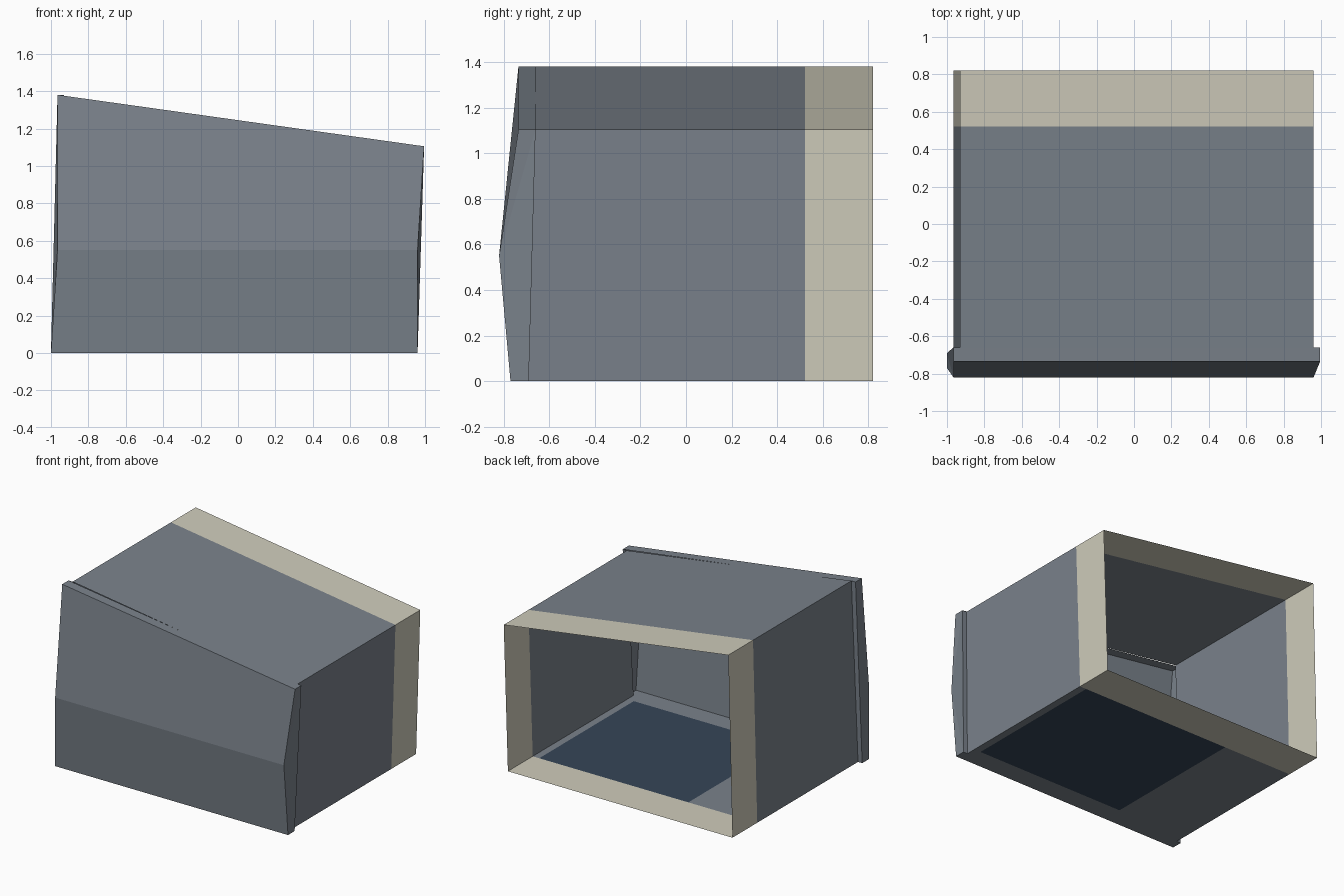
import bpy, bmesh
from mathutils import Vector

if "Cube" in bpy.data.objects:
    bpy.data.objects.remove(bpy.data.objects["Cube"])


def material(name, rgb):
    m = bpy.data.materials.new(name)
    lin = [((c / 255 + 0.055) / 1.055) ** 2.4 for c in rgb]
    m.diffuse_color = (*lin, 1)
    m.use_nodes = True
    m.node_tree.nodes["Principled BSDF"].inputs["Base Color"].default_value = m.diffuse_color
    return m


SLATE = material("slate grey", (122, 130, 139))
TAN = material("warm tan", (207, 204, 187))
NAVY = material("dark navy", (54, 69, 87))


def finish(name, bm, mats):
    me = bpy.data.meshes.new(name)
    bm.to_mesh(me)
    bm.free()
    for m in mats:
        me.materials.append(m)
    ob = bpy.data.objects.new(name, me)
    bpy.context.collection.objects.link(ob)
    return ob


def ring(bm, inset, y_low, y_high):
    """Leaning four-sided outline: bottom left, bottom right, top right, top left."""
    pts = [(-1.0 + inset, y_low, 0), (0.96 - inset, y_low, 0),
           (0.995 - inset, y_high, 1.105), (-0.965 + inset, y_high, 1.38)]
    return [bm.verts.new(p) for p in pts]


def bridge(bm, a, b, sides=(0, 1, 2, 3)):
    return [bm.faces.new((a[i], a[(i + 1) % 4], b[(i + 1) % 4], b[i])) for i in sides]


INSET = 0.035
BAND_Y = 0.522

# Front panel: ridged face, shallow rim and the step back to the body
bm = bmesh.new()
front = ring(bm, 0, -0.77, -0.735)
back = ring(bm, 0, -0.69, -0.66)
step = ring(bm, INSET, -0.69, -0.66)
rl = bm.verts.new((-0.965, -0.82, 0.55))
rr = bm.verts.new((0.96, -0.82, 0.55))
bm.faces.new((front[0], front[1], rr, rl))
bm.faces.new((rl, rr, front[2], front[3]))
bridge(bm, front, back, (0, 2))
for r, lo, hi in ((rr, 1, 2), (rl, 3, 0)):
    loop = [front[hi], back[hi], back[lo], front[lo]]
    for p, q in zip(loop, loop[1:]):
        bm.faces.new((r, q, p))
bridge(bm, back, step, (1, 3))
bmesh.ops.recalc_face_normals(bm, faces=bm.faces)
finish("front_panel", bm, [SLATE])

# Main open tube, with the navy mat cut into its floor
bm = bmesh.new()
a = ring(bm, INSET, -0.69, -0.66)
b = ring(bm, INSET, BAND_Y, BAND_Y)
bridge(bm, a, b)
for co, no in (((-0.385, 0, 0), (1, 0, 0)), ((0.87, 0, 0), (1, 0, 0)), ((0, -0.615, 0), (0, 1, 0))):
    floor = [f for f in bm.faces if f.calc_center_median().z < 0.001]
    geom = floor + list({e for f in floor for e in f.edges}) + list({v for f in floor for v in f.verts})
    bmesh.ops.bisect_plane(bm, geom=geom, plane_co=co, plane_no=no)
for f in bm.faces:
    c = f.calc_center_median()
    if c.z < 0.001 and -0.385 < c.x < 0.87 and c.y > -0.615:
        f.material_index = 1
finish("body_shell", bm, [SLATE, NAVY])

# Tan band around the open back
bm = bmesh.new()
bridge(bm, ring(bm, INSET, BAND_Y, BAND_Y), ring(bm, INSET, 0.82, 0.82))
finish("back_band", bm, [TAN])
